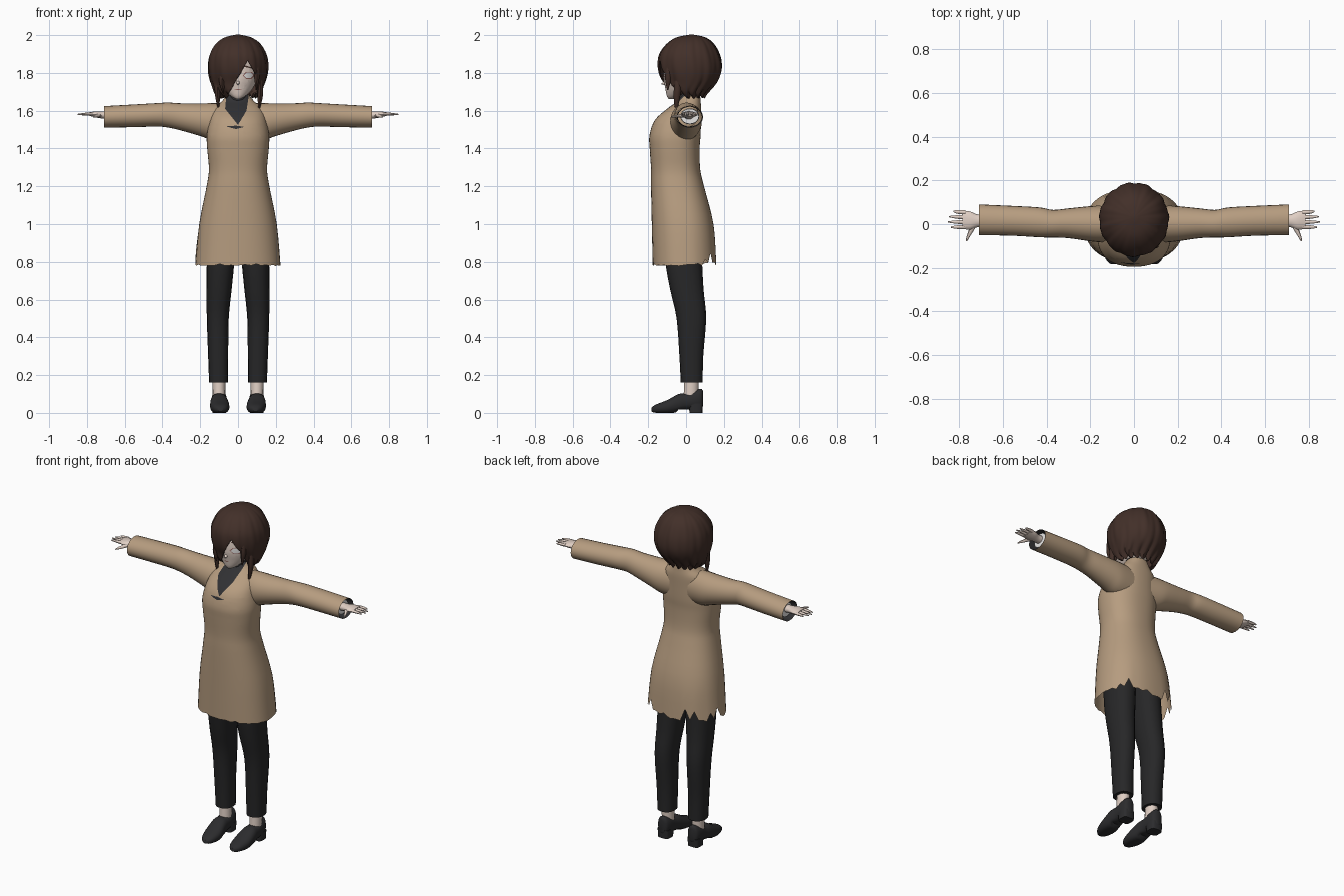
import bpy, bmesh, math, random
from mathutils import Vector

random.seed(4)
if "Cube" in bpy.data.objects:
    bpy.data.objects.remove(bpy.data.objects["Cube"])


def material(name, r, g, b):
    m = bpy.data.materials.new(name)
    m.use_nodes = True
    m.diffuse_color = (r, g, b, 1)
    shader = m.node_tree.nodes["Principled BSDF"]
    shader.inputs["Base Color"].default_value = (r, g, b, 1)
    shader.inputs["Roughness"].default_value = 0.8
    return m


TAN = material("tan cloth", 0.47, 0.335, 0.215)
DARK = material("charcoal knit", 0.03, 0.03, 0.033)
TROUSER = material("black cloth", 0.02, 0.02, 0.021)
LEATHER = material("black leather", 0.025, 0.025, 0.027)
HAIR = material("dark brown hair", 0.055, 0.029, 0.022)
SKIN = material("pale skin", 0.74, 0.62, 0.55)
WHITE = material("white", 0.85, 0.84, 0.83)
ROSE = material("rose brown", 0.3, 0.13, 0.11)


def refine(stations, steps):
    """Smooth a list of stations with a Catmull-Rom spline."""
    out, last = [], len(stations) - 1
    for i in range(last):
        quad = [stations[max(0, min(last, i + d))] for d in (-1, 0, 1, 2)]
        for s in range(steps):
            u = s / steps
            out.append([0.5 * (2 * b + (c - a) * u + (2 * a - 5 * b + 4 * c - d) * u * u
                               + (3 * b - a - 3 * c + d) * u ** 3) for a, b, c, d in zip(*quad)])
    return out + [list(stations[-1])]


def finish(name, bm, mats):
    bmesh.ops.recalc_face_normals(bm, faces=bm.faces)
    mesh = bpy.data.meshes.new(name)
    bm.to_mesh(mesh)
    bm.free()
    for m in mats:
        mesh.materials.append(m)
    obj = bpy.data.objects.new(name, mesh)
    bpy.context.collection.objects.link(obj)
    bpy.ops.object.select_all(action="DESELECT")
    obj.select_set(True)
    bpy.context.view_layer.objects.active = obj
    bpy.ops.object.shade_smooth_by_angle(angle=math.radians(45))
    return obj


def tube_mesh(stations, axis="z", n=20, steps=4, power=2, side=1, caps=True, tweak=None):
    """Loft ellipses; a station is (position, centre a, centre b, radius a, radius b)."""
    bm, rings = bmesh.new(), []
    for t, a, b, ra, rb in refine(stations, steps):
        ring = []
        for i in range(n):
            ang = math.tau * i / n
            c, s = math.cos(ang), math.sin(ang)
            u = a + ra * math.copysign(abs(c) ** (2 / power), c)
            v = b + rb * math.copysign(abs(s) ** (2 / power), s)
            p = Vector({"z": (u, v, t), "x": (t, u, v), "y": (u, t, v)}[axis])
            if tweak:
                tweak(i, ang, t, p)
            p.x *= side
            ring.append(bm.verts.new(p))
        rings.append(ring)
    for lo, hi in zip(rings, rings[1:]):
        for i in range(n):
            j = (i + 1) % n
            bm.faces.new((lo[i], lo[j], hi[j], hi[i]))
    if caps:
        bm.faces.new(rings[0])
        bm.faces.new(rings[-1])
    return bm


def tube(name, mat, stations, **options):
    return finish(name, tube_mesh(stations, **options), [mat])


def inlay(bm, outline, index=None):
    """Cut a convex front outline (x, z) into the mesh, then paint or remove it."""
    edges = list(zip(outline, outline[1:] + outline[:1]))
    for (x, z), (x2, z2) in edges:
        front = [f for f in bm.faces if f.calc_center_median().y < 0]
        geom = list({v for f in front for v in f.verts} | {e for f in front for e in f.edges}) + front
        bmesh.ops.bisect_plane(bm, geom=geom, dist=1e-6, plane_co=(x, 0, z),
                               plane_no=(z2 - z, 0, x - x2))
    doomed = []
    for f in bm.faces:
        c = f.calc_center_median()
        signs = [(x2 - x) * (c.z - z) - (z2 - z) * (c.x - x) > 0 for (x, z), (x2, z2) in edges]
        if c.y < 0 and (all(signs) or not any(signs)):
            if index is None:
                doomed.append(f)
            else:
                f.material_index = index
    bmesh.ops.delete(bm, geom=doomed, context="FACES")


# Coat body with ragged hem, dark neckline and a small chest slit
rag = [random.random() * (0.085 if i % 2 else 0.02) for i in range(48)]


def ragged(i, ang, t, p):
    depth = 1 if math.sin(ang) > -0.1 else 0.15
    p.z += (rag[i] * depth - 0.012) * max(0, 1 - (t - 0.79) / 0.2)


coat = tube_mesh([(0.79, 0, -0.008, 0.225, 0.168), (1, 0, -0.018, 0.205, 0.163),
                  (1.2, 0, -0.045, 0.166, 0.14), (1.29, 0, -0.055, 0.154, 0.13),
                  (1.4, 0, -0.06, 0.163, 0.132), (1.47, 0, -0.058, 0.165, 0.135),
                  (1.55, 0, -0.043, 0.15, 0.122), (1.61, 0, -0.01, 0.13, 0.09),
                  (1.65, 0, 0.015, 0.085, 0.062), (1.685, 0, 0.022, 0.058, 0.052)],
                 n=48, power=2.3, caps=False, tweak=ragged)
inlay(coat, [(-0.06, 1.7), (-0.068, 1.61), (0, 1.525), (0.045, 1.6), (0.06, 1.7)], 1)
inlay(coat, [(-0.065, 1.517), (-0.01, 1.503), (0.035, 1.514), (-0.01, 1.521)], 1)
finish("coat_body", coat, [TAN, DARK])
tube("neck_collar", DARK, [(1.58, 0, 0.01, 0.055, 0.05), (1.7, 0, 0, 0.047, 0.047)])

# Head with painted features
head = tube_mesh([(1.662, 0, -0.08, 0.012, 0.012), (1.68, 0, -0.06, 0.042, 0.042),
                  (1.72, 0, -0.03, 0.08, 0.08), (1.77, 0, -0.02, 0.1, 0.098),
                  (1.83, 0, -0.01, 0.108, 0.105), (1.9, 0, 0, 0.1, 0.1),
                  (1.94, 0, 0, 0.05, 0.05)], n=32)
for s in (1, -1):
    for grow, index in ((1.18, 1), (0.95, 2)):
        inlay(head, [(s * (0.056 + grow * x), 1.786 + grow * z) for x, z in
                     ((-0.027, 0), (-0.012, 0.016), (0.014, 0.016),
                      (0.027, 0), (0.012, -0.015), (-0.011, -0.015))], index)
    inlay(head, [(s * 0.03, 1.833), (s * 0.035, 1.841), (s * 0.085, 1.825), (s * 0.085, 1.82)], 3)
inlay(head, [(-0.02, 1.711), (0, 1.715), (0.02, 1.711), (0, 1.709)], 1)
finish("head", head, [SKIN, ROSE, WHITE, HAIR])
tube("nose", SKIN, [(-0.131, 0, 1.742, 0.002, 0.002), (-0.12, 0, 1.745, 0.008, 0.008),
                    (-0.1, 0, 1.755, 0.011, 0.02)], axis="y", n=10)


# Bobbed hair with strand ridges, opened around the face
def strands(i, ang, t, p):
    ridge = 0.014 * math.sin(11 * ang + 14 * t) + 0.008 * math.sin(23 * ang)
    p.x *= 1 + ridge
    p.y *= 1 + ridge
    p.z += 0.012 * math.sin(17 * ang) * max(0, 1 - (t - 1.68) / 0.1)


hair = tube_mesh([(1.68, 0, 0.02, 0.09, 0.075), (1.7, 0, 0.005, 0.118, 0.103),
                  (1.75, 0, 0.02, 0.138, 0.135), (1.8, 0, 0.022, 0.15, 0.157),
                  (1.85, 0, 0.02, 0.152, 0.162), (1.9, 0, 0.018, 0.142, 0.152),
                  (1.95, 0, 0.022, 0.113, 0.12), (1.982, 0, 0.026, 0.068, 0.075),
                  (1.996, 0, 0.03, 0.012, 0.012)], n=96, tweak=strands)
bmesh.ops.delete(hair, geom=[f for f in hair.faces if len(f.verts) > 4 and f.calc_center_median().z < 1.8],
                 context="FACES")
inlay(hair, [(-0.078, 1.64), (0.05, 1.865), (0.092, 1.79), (0.105, 1.64)])
hair_obj = finish("hair", hair, [HAIR])
shell = hair_obj.modifiers.new("thickness", "SOLIDIFY")
shell.thickness, shell.offset = 0.006, 1

# Loose locks, each tapering downwards
for name, x, y, top, tip, lean in (("left_lock", 0.118, -0.04, 1.77, 1.59, -0.01),
                                   ("right_lock", -0.108, -0.04, 1.77, 1.6, 0.005),
                                   ("fringe_lock", -0.085, -0.085, 1.8, 1.69, 0.008),
                                   ("temple_lock", 0.1, -0.085, 1.84, 1.71, -0.004)):
    mid = (top + tip) / 2
    tube(name, HAIR, [(tip, x + lean, y - 0.012, 0.002, 0.003), (mid, x, y - 0.008, 0.014, 0.018),
                      (top, x, y, 0.014, 0.018)], n=8)

for side, tag in ((1, "left_"), (-1, "right_")):
    # Sleeve with dark lining and inner cuff
    tube(tag + "sleeve", TAN, [(0.06, 0, 1.54, 0.075, 0.1), (0.14, 0, 1.543, 0.083, 0.097),
                               (0.2, 0.002, 1.552, 0.08, 0.086), (0.3, 0.004, 1.567, 0.068, 0.072),
                               (0.37, 0.002, 1.577, 0.063, 0.066), (0.43, 0.008, 1.578, 0.068, 0.062),
                               (0.55, 0.015, 1.573, 0.068, 0.06), (0.71, 0.02, 1.567, 0.07, 0.057)],
         axis="x", n=24, side=side, caps=False)
    tube(tag + "lining", DARK, [(0.62, 0.02, 1.568, 0.064, 0.052), (0.71, 0.02, 1.567, 0.069, 0.056)],
         axis="x", n=24, side=side, caps=False)
    tube(tag + "cuff", WHITE, [(0.62, 0.02, 1.57, 0.05, 0.042), (0.69, 0.02, 1.57, 0.048, 0.04)],
         axis="x", side=side)

    # Hand: palm, four fingers and thumb
    tube(tag + "palm", SKIN, [(0.64, 0.015, 1.574, 0.03, 0.026), (0.71, 0.015, 1.577, 0.028, 0.02),
                              (0.75, 0.016, 1.58, 0.042, 0.017), (0.785, 0.02, 1.582, 0.04, 0.01)],
         axis="x", n=14, side=side)
    for k, (finger, tip) in enumerate((("index", 0.838), ("middle", 0.85), ("ring", 0.846), ("little", 0.826))):
        y = -0.013 + 0.022 * k
        tube(tag + finger + "_finger", SKIN, [(0.77, y, 1.582, 0.01, 0.009), (0.81, y * 1.05, 1.582, 0.008, 0.007),
                                              (tip, y * 1.1, 1.58, 0.003, 0.003)],
             axis="x", n=8, steps=3, side=side)
    tube(tag + "thumb", SKIN, [(-0.078, 0.766, 1.568, 0.003, 0.003), (-0.055, 0.757, 1.57, 0.008, 0.007),
                               (0, 0.73, 1.576, 0.016, 0.012)], axis="y", n=8, side=side)

    # Trouser leg, ankle and shoe
    tube(tag + "trouser_leg", TROUSER, [(0.16, 0.103, 0.03, 0.05, 0.058), (0.3, 0.105, 0.028, 0.053, 0.063),
                                        (0.5, 0.107, 0.028, 0.058, 0.078), (0.65, 0.1, 0.005, 0.066, 0.088),
                                        (0.8, 0.092, -0.012, 0.073, 0.097), (1, 0.08, -0.02, 0.078, 0.1)],
         n=16, power=2.3, side=side)
    tube(tag + "ankle", SKIN, [(0.07, 0.1, 0.025, 0.034, 0.04), (0.2, 0.102, 0.03, 0.034, 0.038)],
         n=14, side=side)

    def grounded(i, ang, t, p):
        p.z = max(p.z, 0 if t < -0.05 else 0.018)

    tube(tag + "shoe", LEATHER, [(-0.183, 0.093, 0.017, 0.014, 0.01), (-0.16, 0.093, 0.022, 0.036, 0.022),
                                 (-0.1, 0.096, 0.032, 0.051, 0.036), (-0.04, 0.1, 0.052, 0.046, 0.048),
                                 (0, 0.1, 0.06, 0.041, 0.044), (0.05, 0.1, 0.07, 0.039, 0.052),
                                 (0.08, 0.1, 0.075, 0.031, 0.053), (0.09, 0.1, 0.075, 0.015, 0.04)],
         axis="y", n=18, power=2.4, side=side, tweak=grounded)
    tube(tag + "heel", LEATHER, [(0, 0.1, 0.052, 0.036, 0.034), (0.05, 0.1, 0.052, 0.038, 0.037)],
         n=16, power=4, side=side)
